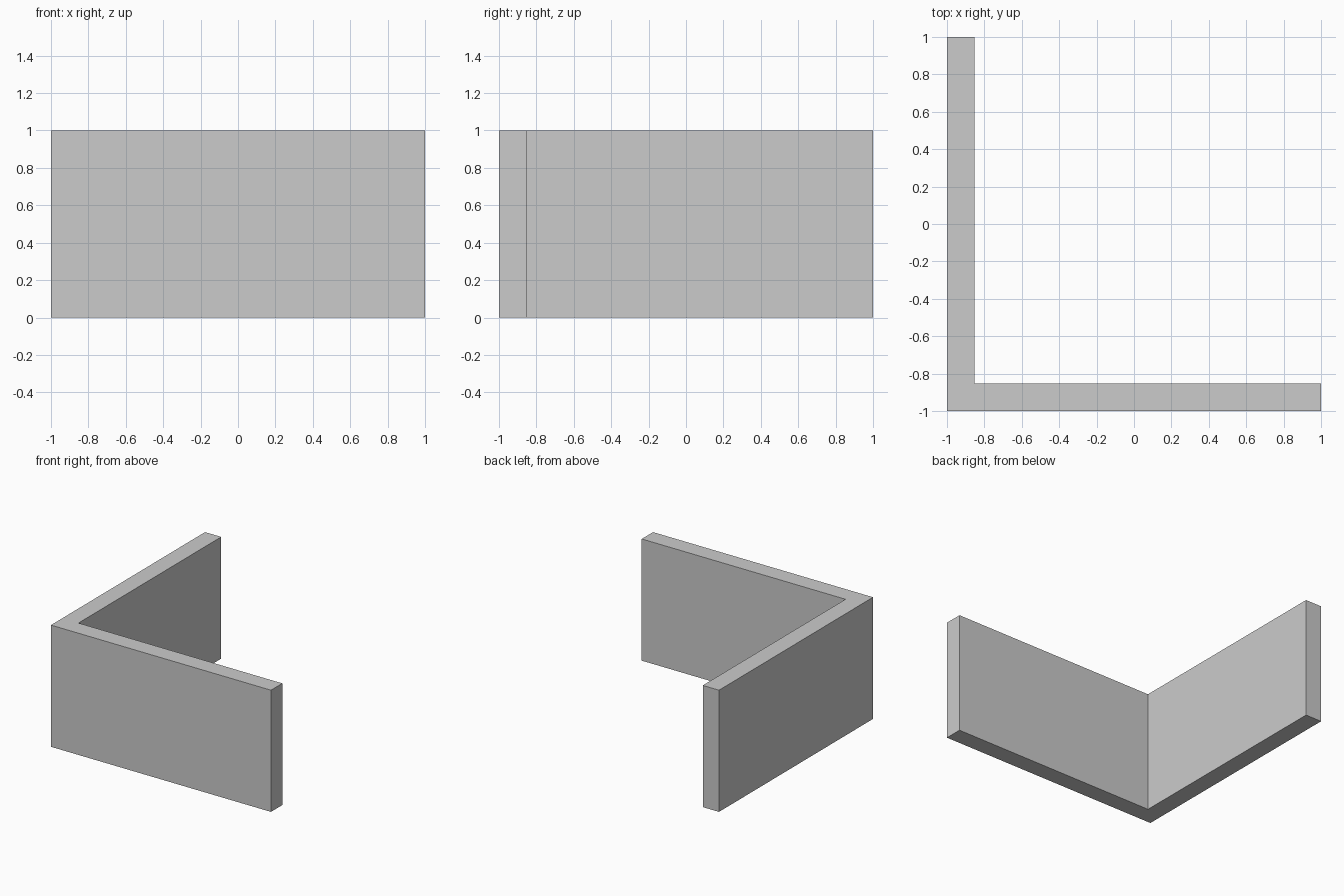
import bpy, bmesh

if "Cube" in bpy.data.objects:
    bpy.data.objects.remove(bpy.data.objects["Cube"])

T = 0.147  # wall thickness
H = 1.0    # wall height

# L-shaped footprint, counter-clockwise from the outer corner
profile = [(-1, -1), (1, -1), (1, -1 + T), (-1 + T, -1 + T), (-1 + T, 1), (-1, 1)]

# Corner wall: footprint extruded upward
bm = bmesh.new()
base = bm.faces.new([bm.verts.new((x, y, 0)) for x, y in profile])
ext = bmesh.ops.extrude_face_region(bm, geom=[base], use_keep_orig=True)
top = [v for v in ext["geom"] if isinstance(v, bmesh.types.BMVert)]
bmesh.ops.translate(bm, verts=top, vec=(0, 0, H))
bmesh.ops.recalc_face_normals(bm, faces=bm.faces[:])

mesh = bpy.data.meshes.new("corner_wall")
bm.to_mesh(mesh)
bm.free()
bpy.context.collection.objects.link(bpy.data.objects.new("corner_wall", mesh))
